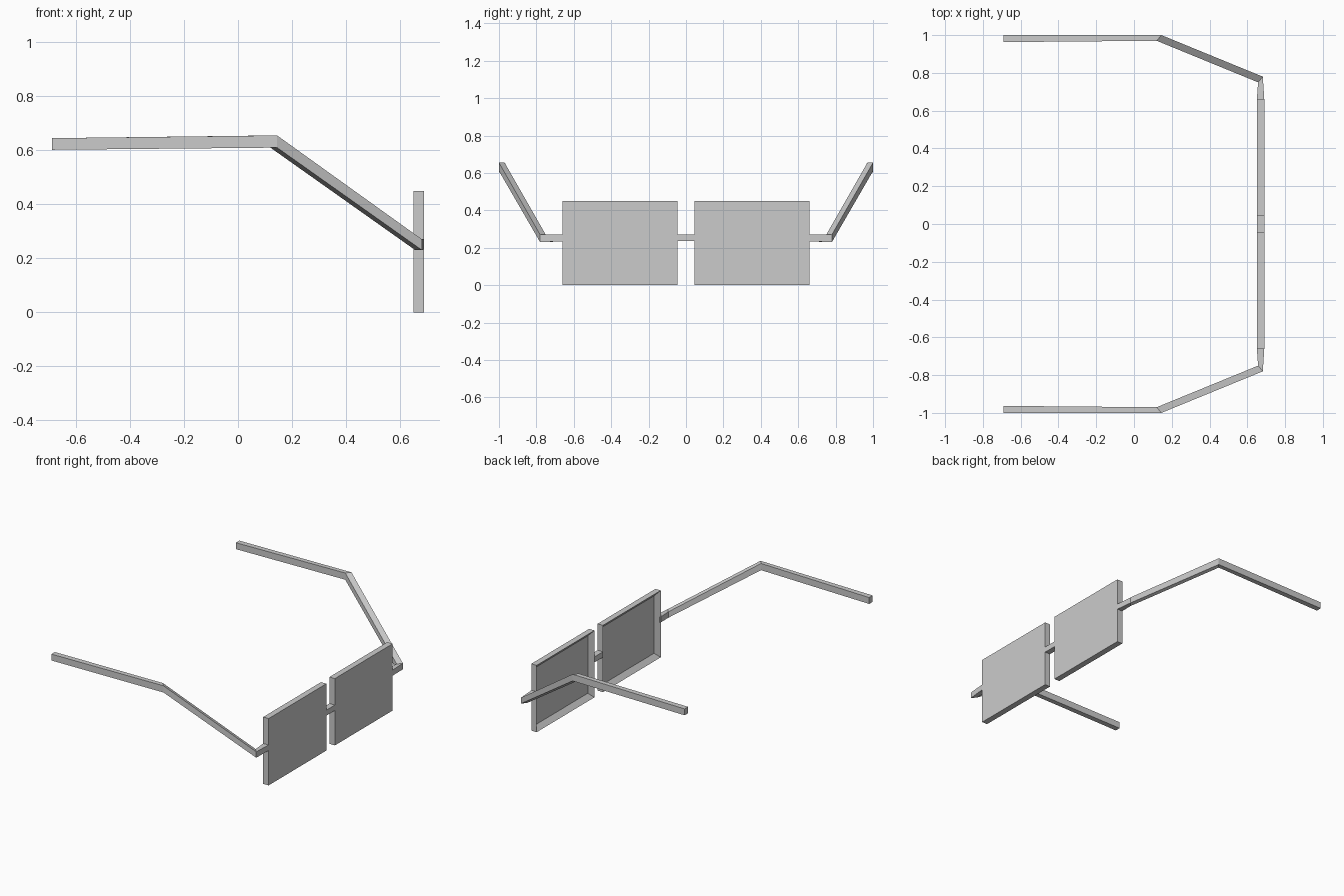
import bpy
import bmesh
from mathutils import Vector

cube = bpy.data.objects.get("Cube")
if cube:
    bpy.data.objects.remove(cube, do_unlink=True)

grey = bpy.data.materials.new("light grey")
grey.use_nodes = True
grey.diffuse_color = (0.6, 0.6, 0.6, 1)
grey.node_tree.nodes["Principled BSDF"].inputs["Base Color"].default_value = grey.diffuse_color


def finish(name, bm):
    bmesh.ops.recalc_face_normals(bm, faces=bm.faces[:])
    mesh = bpy.data.meshes.new(name)
    bm.to_mesh(mesh)
    bm.free()
    mesh.materials.append(grey)
    obj = bpy.data.objects.new(name, mesh)
    bpy.context.collection.objects.link(obj)
    return obj


def box(low, high):
    bm = bmesh.new()
    bmesh.ops.create_cube(bm, size=1)
    low, high = Vector(low), Vector(high)
    for v in bm.verts:
        v.co = (low + high) / 2 + v.co * (high - low)
    return bm


def panel(name, y0, y1):
    """Flat outside, with a recess framed by a rim on the inside."""
    bm = box((0.65, y0, 0), (0.69, y1, 0.45))
    bm.normal_update()
    inner = min(bm.faces, key=lambda f: f.calc_center_median().x)
    bmesh.ops.inset_region(bm, faces=[inner], thickness=0.045)
    bmesh.ops.translate(bm, verts=inner.verts[:], vec=(0.028, 0, 0))
    finish(name, bm)


# Sections along one arm: inner (x, y), outer (x, y), bottom z, top z
SECTIONS = [
    ((0.65, 0.655), (0.69, 0.655), 0.235, 0.272),
    ((0.657, 0.75), (0.682, 0.78), 0.23, 0.27),
    ((0.12, 0.97), (0.145, 1.0), 0.61, 0.655),
    ((-0.69, 0.963), (-0.69, 1.0), 0.602, 0.645),
]


def arm(name, side):
    """Hinge, sloping strut and straight temple lofted as one bar."""
    bm = bmesh.new()
    rings = []
    for (xi, yi), (xo, yo), z0, z1 in SECTIONS:
        corners = ((xi, yi, z0), (xo, yo, z0), (xo, yo, z1), (xi, yi, z1))
        rings.append([bm.verts.new((x, y * side, z)) for x, y, z in corners])
    for a, b in zip(rings, rings[1:]):
        for i in range(4):
            j = (i + 1) % 4
            bm.faces.new((a[i], a[j], b[j], b[i]))
    bm.faces.new(rings[0])
    bm.faces.new(rings[-1])
    finish(name, bm)


# Lens panels and arms on both sides
panel("lens_panel_back", 0.045, 0.66)
panel("lens_panel_front", -0.66, -0.045)
arm("arm_back", 1)
arm("arm_front", -1)

# Bridge between the panels
finish("bridge", box((0.65, -0.045, 0.235), (0.69, 0.045, 0.272)))
